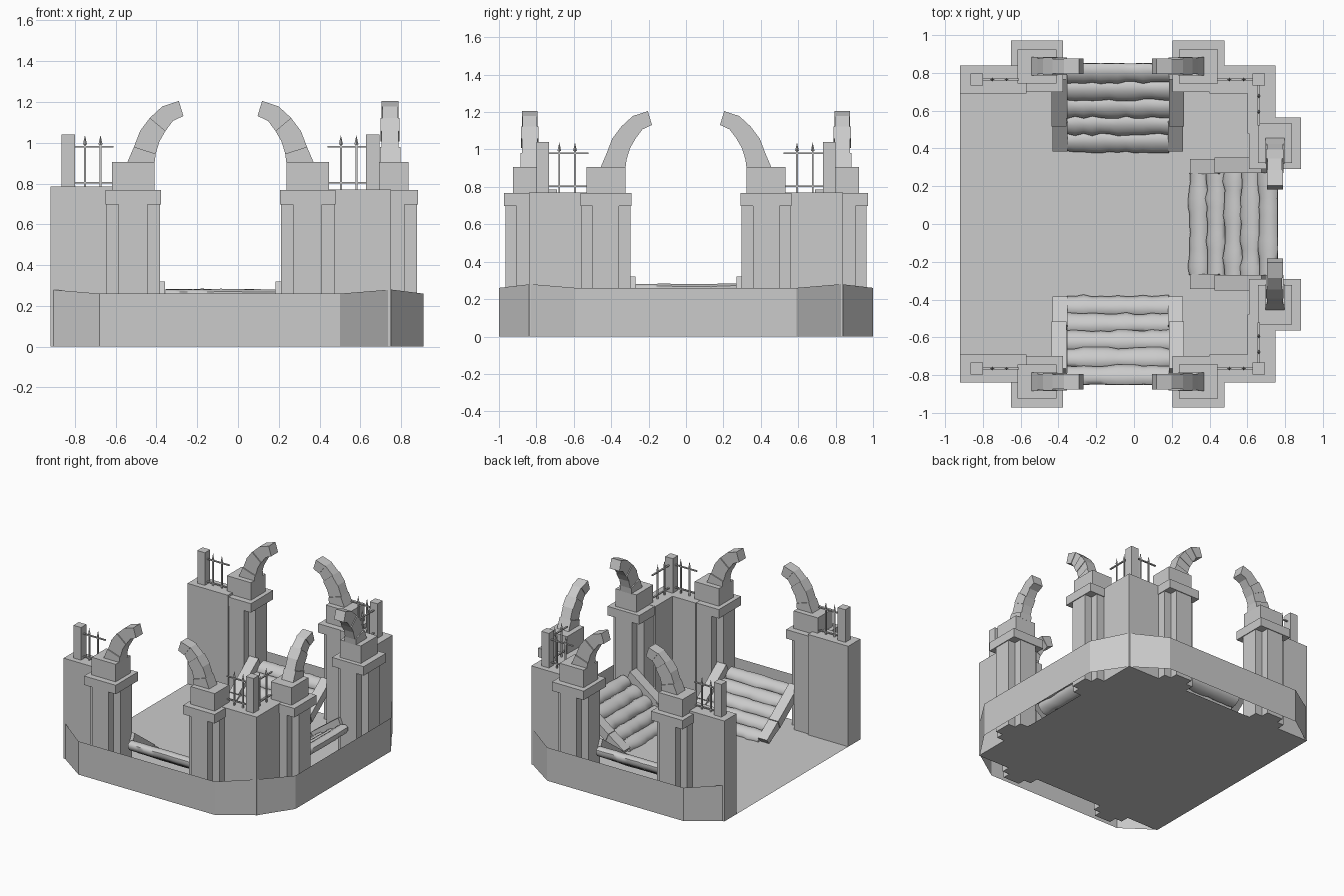
import bpy, bmesh, math, random
from mathutils import Matrix, Vector

random.seed(4)
cube = bpy.data.objects.get("Cube")
if cube:
    bpy.data.objects.remove(cube, do_unlink=True)

stone = bpy.data.materials.new("stone_grey")
stone.use_nodes = True
GREY = (0.6, 0.6, 0.6, 1)
stone.diffuse_color = GREY
stone.node_tree.nodes["Principled BSDF"].inputs["Base Color"].default_value = GREY


def finish(bm, name, matrix=Matrix(), smooth=False, recalc=True):
    bm.transform(matrix)
    if recalc:
        bmesh.ops.recalc_face_normals(bm, faces=bm.faces)
    for f in bm.faces:
        f.smooth = smooth
    mesh = bpy.data.meshes.new(name)
    bm.to_mesh(mesh)
    bm.free()
    mesh.materials.append(stone)
    obj = bpy.data.objects.new(name, mesh)
    bpy.context.collection.objects.link(obj)
    return obj


def box(bm, x0, x1, y0, y1, z0, z1):
    size = Matrix.Diagonal((abs(x1 - x0), abs(y1 - y0), abs(z1 - z0), 1))
    mid = Matrix.Translation(((x0 + x1) / 2, (y0 + y1) / 2, (z0 + z1) / 2))
    bmesh.ops.create_cube(bm, size=1, matrix=mid @ size)


def prism(bm, ends):
    """Hexahedron between two four-point loops."""
    a, b = [[bm.verts.new(p) for p in loop] for loop in ends]
    bm.faces.new(a)
    bm.faces.new(b[::-1])
    for i in range(4):
        j = (i + 1) % 4
        bm.faces.new((a[i], b[i], b[j], a[j]))


# Floor sheet, open towards -x
bm = bmesh.new()
bm.faces.new([bm.verts.new(p) for p in
              ((-.92, -.835, 0), (.75, -.835, 0), (.75, .835, 0), (-.92, .835, 0))])
finish(bm, "floor", recalc=False)

# Outer skirt sheet with chamfered corners
half = [(-.92, -.83, .28), (-.68, -1, .26), (.5, -1, .26), (.75, -.83, .28), (.91, -.59, .26)]
path = half + [(x, -y, z) for x, y, z in reversed(half)]
bm = bmesh.new()
low = [bm.verts.new((x, y, 0)) for x, y, z in path]
top = [bm.verts.new(p) for p in path]
for i in range(len(path) - 1):
    bm.faces.new((low[i], low[i + 1], top[i + 1], top[i]))
finish(bm, "outer_skirt", recalc=False)

# Corner walls
for s, side in ((-1, "front"), (1, "back")):
    bm = bmesh.new()
    box(bm, -.92, -.57, s * .69, s * .84, 0, .785)
    finish(bm, side + "_right_wall")
    bm = bmesh.new()
    outline = [(.40, .84), (.75, .84), (.75, .48), (.60, .48), (.60, .69), (.40, .69)]
    base = bm.faces.new([bm.verts.new((x, s * y, 0)) for x, y in outline])
    up = bmesh.ops.extrude_face_region(bm, geom=[base])["geom"]
    bmesh.ops.translate(bm, vec=(0, 0, .77), verts=[v for v in up if isinstance(v, bmesh.types.BMVert)])
    finish(bm, side + "_left_wall")

    # Posts on the walls
    for x, name in ((-.832, "right"), (.66, "left")):
        bm = bmesh.new()
        box(bm, x - .033, x + .033, s * .732, s * .798, .76, 1.04)
        finish(bm, f"{side}_{name}_post")


# Fences with spiked pickets, built along local x
def fence(name, start, angle, length):
    bm = bmesh.new()
    for z in (.803, .98):
        box(bm, 0, length, -.006, .006, z - .004, z + .004)
    for x in (.26 * length, .66 * length):
        box(bm, x - .005, x + .005, -.005, .005, .77, 1.0)
        bmesh.ops.create_cone(bm, cap_ends=True, segments=4, radius1=.01, radius2=0,
                              depth=.045, matrix=Matrix.Translation((x, 0, 1.015)))
    place = Matrix.Translation(start) @ Matrix.Rotation(angle, 4, "Z")
    finish(bm, name, place)


for s, side in ((-1, "front"), (1, "back")):
    fence(side + "_right_fence", (-.80, s * .765, 0), 0, .19)
    fence(side + "_left_fence", (.63, s * .765, 0), math.pi, .19)
    fence(side + "_inner_fence", (.66, s * .732, 0), -s * math.pi / 2, .21)

# Horn centre line (offset towards the gate, height, width)
HORN = [(.037, .90, .135), (.057, .963, .112), (.081, 1.032, .108),
        (.12, 1.09, .10), (.169, 1.143, .088), (.235, 1.168, .077)]


def pillar(name, matrix):
    bm = bmesh.new()
    box(bm, -.071, .071, -.131, .131, 0, .70)
    box(bm, -.131, .131, -.071, .071, 0, .70)
    box(bm, -.137, .137, -.137, .137, .698, .768)
    box(bm, -.104, .104, -.09, .09, .768, .905)
    finish(bm, name + "_pillar", matrix)

    bm = bmesh.new()
    for i in range(len(HORN) - 1):
        loops = []
        for k in (i, i + 1):
            x, z, w = HORN[k]
            n = math.radians((90, 72, 62, 50, 36, 17)[k])
            across = Vector((-math.sin(n), 0, math.cos(n))) * w / 2
            t = .05 - .002 * i - .006 * (i % 2)
            c = Vector((x, 0, z))
            y = Vector((0, t, 0))
            loops.append([c + across + y, c + across - y, c - across - y, c - across + y])
        prism(bm, loops)
    finish(bm, name + "_horn", matrix)


# Stairs of rounded uneven logs between two sloping rails
def stairs(name, matrix):
    bm = bmesh.new()
    slope = math.radians(32)
    sides, rings = 10, 13
    for k in range(5):
        d, z0 = .035 + .092 * k, .238 - .055 * k
        loops = []
        for r in range(rings):
            x = -.27 + .54 * r / (rings - 1)
            wob = random.uniform(-.006, .006)
            ring = []
            for i in range(sides):
                a = 2 * math.pi * i / sides
                p, q = math.cos(a) * (.058 + wob), math.sin(a) * .038
                y = d + p * math.cos(slope) + q * math.sin(slope) + wob / 2
                z = z0 - p * math.sin(slope) + q * math.cos(slope)
                ring.append(bm.verts.new((x, y, max(z, .002))))
            loops.append(ring)
        for a, b in zip(loops, loops[1:]):
            for i in range(sides):
                j = (i + 1) % sides
                bm.faces.new((a[i], a[j], b[j], b[i]))
        bm.faces.new(loops[0])
        bm.faces.new(loops[-1][::-1])
    logs = finish(bm, name + "_log_steps", matrix, smooth=True)
    bpy.ops.object.select_all(action="DESELECT")
    logs.select_set(True)
    bpy.context.view_layer.objects.active = logs
    bpy.ops.object.shade_smooth_by_angle(angle=math.radians(50))

    bm = bmesh.new()
    for s in (-1, 1):
        for d0, d1, z0, z1, off in ((.07, .32, .32, .135, .006), (.30, .45, .14, .035, 0)):
            xa, xb = s * (.265 + off), s * (.345 + off)
            prism(bm, [[(xa, d, z), (xb, d, z), (xb, d - .025, max(z - .06, 0)),
                        (xa, d - .025, max(z - .06, 0))] for d, z in ((d0, z0), (d1, z1))])
    finish(bm, name + "_stair_rails", matrix)


# Three gates: front, left and back, each with two pillars and stairs
GATES = (("front", (-.086, -.835, 0), 0), ("left", (.746, 0, 0), 90), ("back", (-.086, .835, 0), 180))
for name, spot, turn in GATES:
    gate = Matrix.Translation(spot) @ Matrix.Rotation(math.radians(turn), 4, "Z")
    stairs(name, gate)
    for s, tag in ((-1, "first"), (1, "second")):
        mirror = Matrix.Diagonal((-s, 1, 1, 1))
        pillar(f"{name}_{tag}", gate @ Matrix.Translation((s * .428, 0, 0)) @ mirror)
